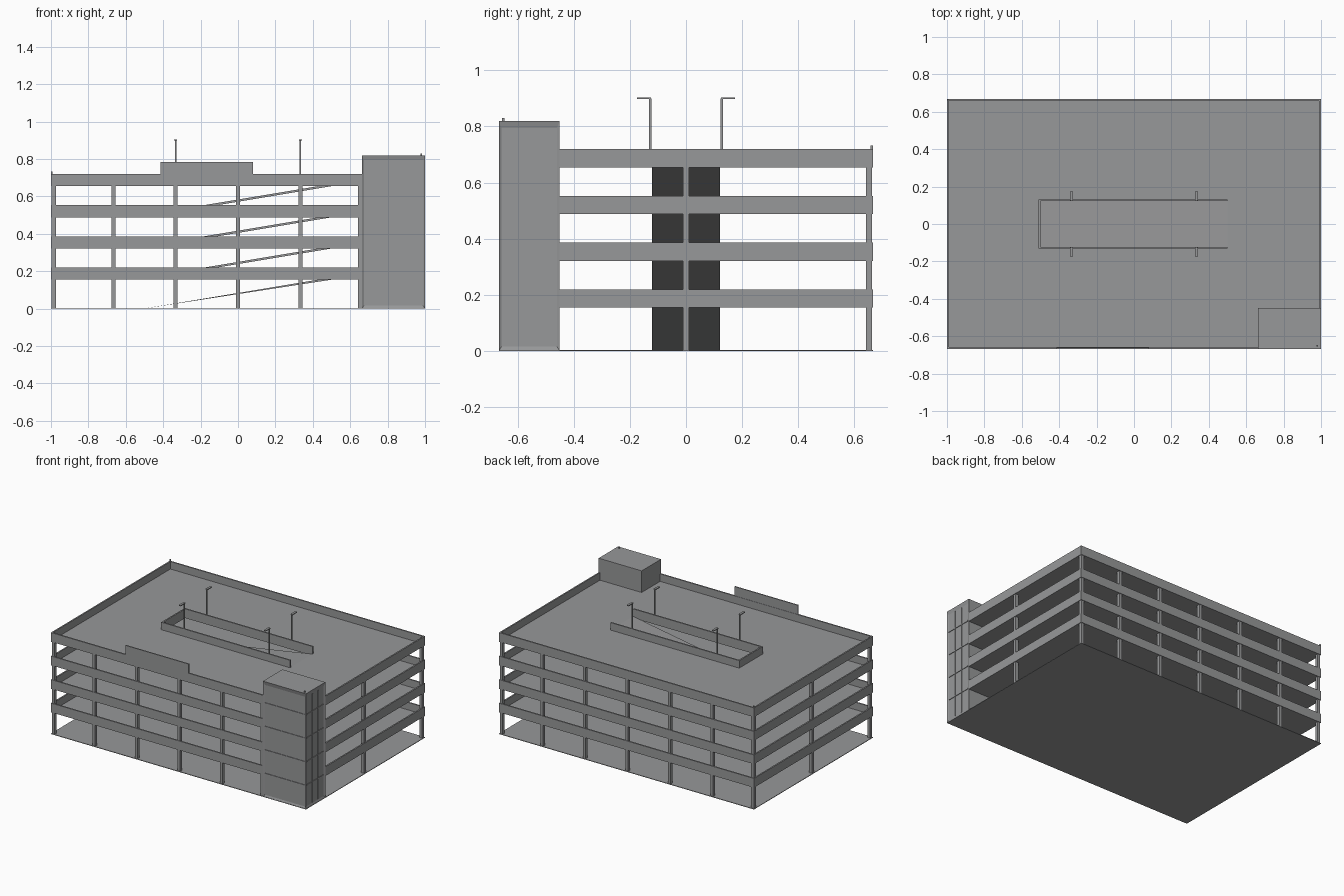
import bpy, bmesh
from mathutils import Matrix, Vector

old = bpy.data.objects.get("Cube")
if old:
    bpy.data.objects.remove(old, do_unlink=True)

concrete = bpy.data.materials.new("concrete_grey")
concrete.use_nodes = True
COLOUR = (0.31, 0.315, 0.32, 1)
concrete.diffuse_color = COLOUR
concrete.node_tree.nodes["Principled BSDF"].inputs["Base Color"].default_value = COLOUR


def finish(name, bm):
    mesh = bpy.data.meshes.new(name)
    bmesh.ops.recalc_face_normals(bm, faces=bm.faces)
    bm.to_mesh(mesh)
    bm.free()
    mesh.materials.append(concrete)
    obj = bpy.data.objects.new(name, mesh)
    bpy.context.scene.collection.objects.link(obj)
    return obj


def add_box(bm, x0, x1, y0, y1, z0, z1):
    lo, hi = Vector((x0, y0, z0)), Vector((x1, y1, z1))
    mat = Matrix.Translation((lo + hi) / 2) @ Matrix.Diagonal((*(hi - lo), 1))
    return bmesh.ops.create_cube(bm, size=1, matrix=mat)["verts"]


def boxes(name, specs):
    bm = bmesh.new()
    for spec in specs:
        add_box(bm, *spec)
    return finish(name, bm)


W, D = 1.0, 0.667            # half width and half depth
STEP = 1 / 6                 # storey height
SLAB = 0.012
RAIL = 0.053                 # parapet height above the floor
WALL = 0.01
TX, TY, TZ = 0.663, -0.45, 0.82   # stair tower corner and height
RX, RY = 0.5, 0.122          # ramp opening half sizes

# Ground plate
boxes("ground_slab", [(-W, W, -D, D, 0, 0.004)])

for level in range(1, 5):
    z = level * STEP
    lo, hi = z - SLAB, z + RAIL
    ix, iy = W - WALL, D - WALL

    # Floor with the ramp opening left free
    boxes(f"floor_{level}", [
        (-ix, -RX, -iy, iy, lo, z), (RX, ix, -iy, iy, lo, z),
        (-RX, RX, -iy, -RY, lo, z), (-RX, RX, RY, iy, lo, z)])

    # Outer parapets, stopping at the tower
    boxes(f"parapet_{level}", [
        (-W, TX, -D, -iy, lo, hi), (-W, W, iy, D, lo, hi),
        (-W, -ix, -iy, iy, lo, hi), (ix, W, TY, iy, lo, hi)])

    # Low walls along the ramp opening
    walls = [(-RX, RX, RY, RY + WALL, z, hi), (-RX, RX, -RY - WALL, -RY, z, hi)]
    if level == 4:
        walls.append((-RX - WALL, -RX, -RY - WALL, RY + WALL, z, hi))
    boxes(f"ramp_wall_{level}", walls)

    # Ramp rising from the storey below
    bm = bmesh.new()
    for v in add_box(bm, -RX, RX, -RY, RY, -SLAB, 0):
        v.co.z += z - STEP + STEP * (v.co.x + RX)
        v.co.z = max(v.co.z, 0.001)
    finish(f"ramp_{level}", bm)

# Columns around the edge
C = 0.011
spots = []
for i in range(-3, 4):
    x = max(-0.985, min(0.985, i / 3))
    spots.append((x, 0.652))
    if i < 2:
        spots.append((x, -0.652))
spots += [(0.652, -0.652), (-0.985, 0), (0.985, 0)]
boxes("columns", [(x - C, x + C, y - C, y + C, 0.004, 4 * STEP - 0.006)
                  for x, y in spots])

# Stair tower with sunken panels on its two outer sides
bm = bmesh.new()
add_box(bm, TX, W, -D, TY, 0, TZ)
for axis in (Vector((0, -1, 0)), Vector((1, 0, 0))):
    bm.normal_update()
    face = max(bm.faces, key=lambda f: f.normal.dot(axis) * f.calc_area())
    bmesh.ops.inset_region(bm, faces=[face], thickness=0.014)
    for v in face.verts:
        v.co -= axis * 0.006
        v.co.z += 0.006 if v.co.z < 0.4 else -0.016
finish("stair_tower", bm)

# Glazing bars in the sunken panels
bars = []
p, q = 0.014, 0.003
for i in (1, 2):
    y = -D + p + (TY + D - 2 * p) * i / 3
    bars.append((W - 0.007, W - 0.001, y - q, y + q, 0.02, 0.79))
for level in range(1, 5):
    z = level * STEP
    bars.append((W - 0.007, W - 0.002, -D + p, TY - p, z - q, z + q))
    bars.append((TX + p, W - p, -D + 0.002, -D + 0.007, z - q, z + q))
boxes("tower_glazing_bars", bars)

# Sign board on the front parapet
boxes("sign_board", [(-0.415, 0.08, -D, -D + 0.008, 4 * STEP + RAIL, 0.785)])

# Roof lamps with arms pointing away from the ramp
lamps = []
for x in (-1 / 3, 1 / 3):
    for s in (-1, 1):
        y = s * (RY + WALL / 2)
        lamps.append((x - 0.004, x + 0.004, y - 0.004, y + 0.004, 4 * STEP, 0.9))
        a, b = sorted((s * 0.125, s * 0.175))
        lamps.append((x - 0.008, x + 0.008, a, b, 0.898, 0.904))
boxes("roof_lamps", lamps)

# Small corner cameras
boxes("corner_cameras", [
    (0.975, 0.983, -0.655, -0.647, TZ, TZ + 0.01),
    (-0.999, -0.991, 0.658, 0.666, 4 * STEP + RAIL, 0.732)])
